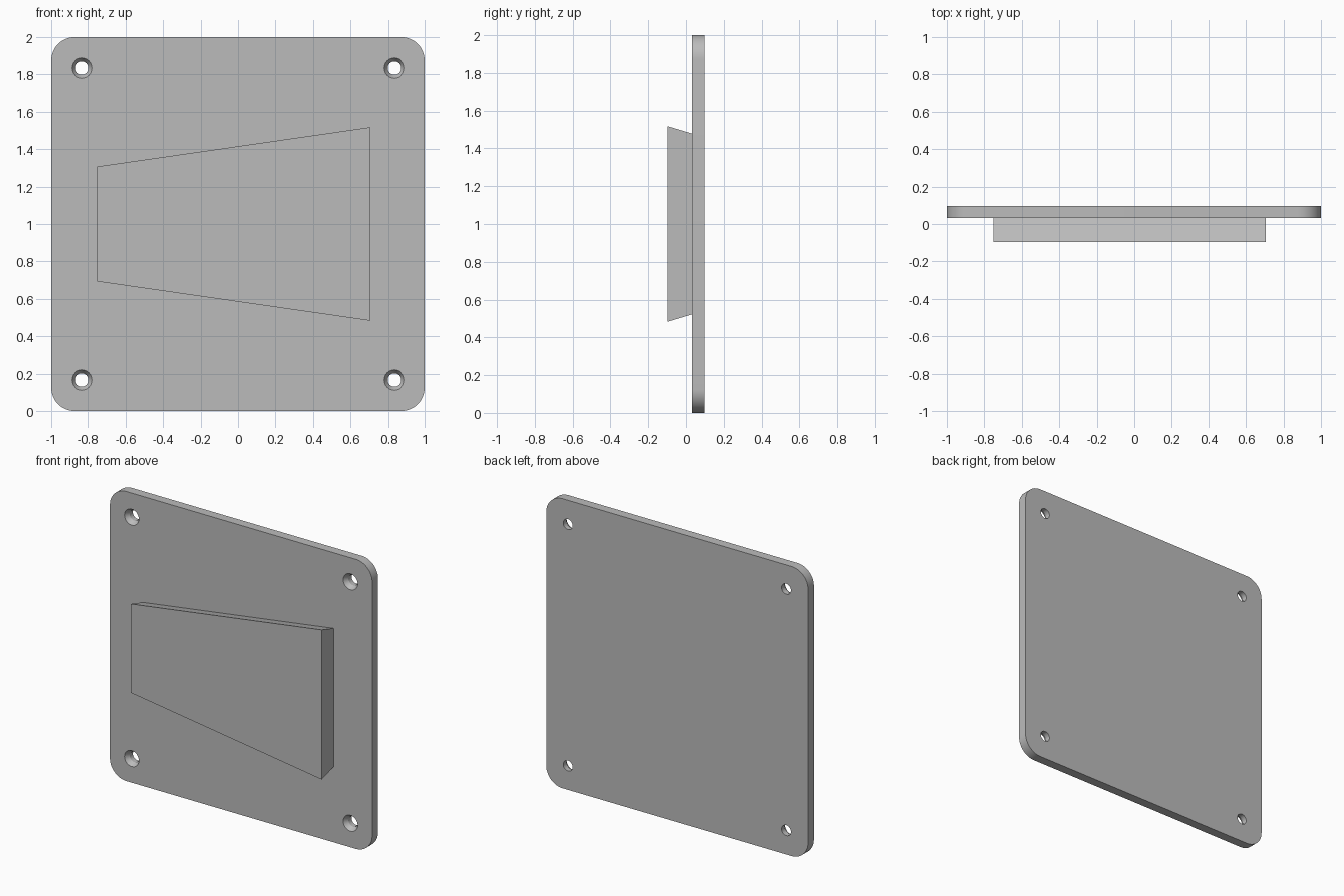
import bpy, bmesh
from math import sin, cos, pi, radians

cube = bpy.data.objects.get("Cube")
if cube:
    bpy.data.objects.remove(cube, do_unlink=True)

FRONT, PLATE_FRONT, BACK = -0.097, 0.033, 0.097

grey = bpy.data.materials.new("plain grey")
grey.use_nodes = True
colour = (0.5, 0.5, 0.5, 1)
grey.diffuse_color = colour
grey.node_tree.nodes["Principled BSDF"].inputs["Base Color"].default_value = colour


def loft(name, rings):
    """Closed solid through (y, [(x, z), ...]) outlines."""
    bm = bmesh.new()
    loops = [[bm.verts.new((x, y, z)) for x, z in pts] for y, pts in rings]
    for a, b in zip(loops, loops[1:]):
        for i in range(len(a)):
            j = (i + 1) % len(a)
            bm.faces.new((a[i], a[j], b[j], b[i]))
    bm.faces.new(loops[0])
    bm.faces.new(loops[-1])
    bmesh.ops.recalc_face_normals(bm, faces=bm.faces)
    mesh = bpy.data.meshes.new(name)
    bm.to_mesh(mesh)
    bm.free()
    mesh.materials.append(grey)
    obj = bpy.data.objects.new(name, mesh)
    bpy.context.collection.objects.link(obj)
    return obj


def arc(cx, cz, r, start, sweep, n):
    return [(cx + r * cos(start + sweep * i / n), cz + r * sin(start + sweep * i / n))
            for i in range(n + 1)]


# Rounded square plate
R = 0.125
outline = []
for k, (sx, sz) in enumerate([(1, 1), (-1, 1), (-1, -1), (1, -1)]):
    outline += arc(sx * (1 - R), 1 + sz * (1 - R), R, k * pi / 2, pi / 2, 12)
plate = loft("mounting_plate", [(PLATE_FRONT, outline), (BACK, outline)])

# Countersunk screw holes in the four corners
for sx in (-1, 1):
    for sz in (-1, 1):
        def circle(r):
            return arc(sx * 0.834, 1 + sz * 0.834, r, 0, 2 * pi, 32)[:-1]
        cutter = loft("hole_cutter", [
            (PLATE_FRONT - 0.02, circle(0.055)), (PLATE_FRONT, circle(0.055)),
            (PLATE_FRONT + 0.03, circle(0.036)), (BACK + 0.02, circle(0.036))])
        cutter.hide_render = True
        mod = plate.modifiers.new("screw_hole", "BOOLEAN")
        mod.operation, mod.solver, mod.object = "DIFFERENCE", "EXACT", cutter
        bpy.context.view_layer.objects.active = plate
        bpy.ops.object.modifier_apply(modifier=mod.name)
        bpy.data.objects.remove(cutter, do_unlink=True)

bpy.ops.object.select_all(action="DESELECT")
plate.select_set(True)
bpy.context.view_layer.objects.active = plate
bpy.ops.object.shade_smooth_by_angle(angle=radians(25))


# Tapered dovetail block, narrowing towards the plate
def wedge(y):
    inset = 0.3 * (y - FRONT)
    left, right = 0.307 - inset, 0.517 - inset
    return y, [(-0.75, 1 - left), (0.706, 1 - right), (0.706, 1 + right), (-0.75, 1 + left)]


loft("dovetail_block", [wedge(FRONT), wedge(PLATE_FRONT + 0.004)])
